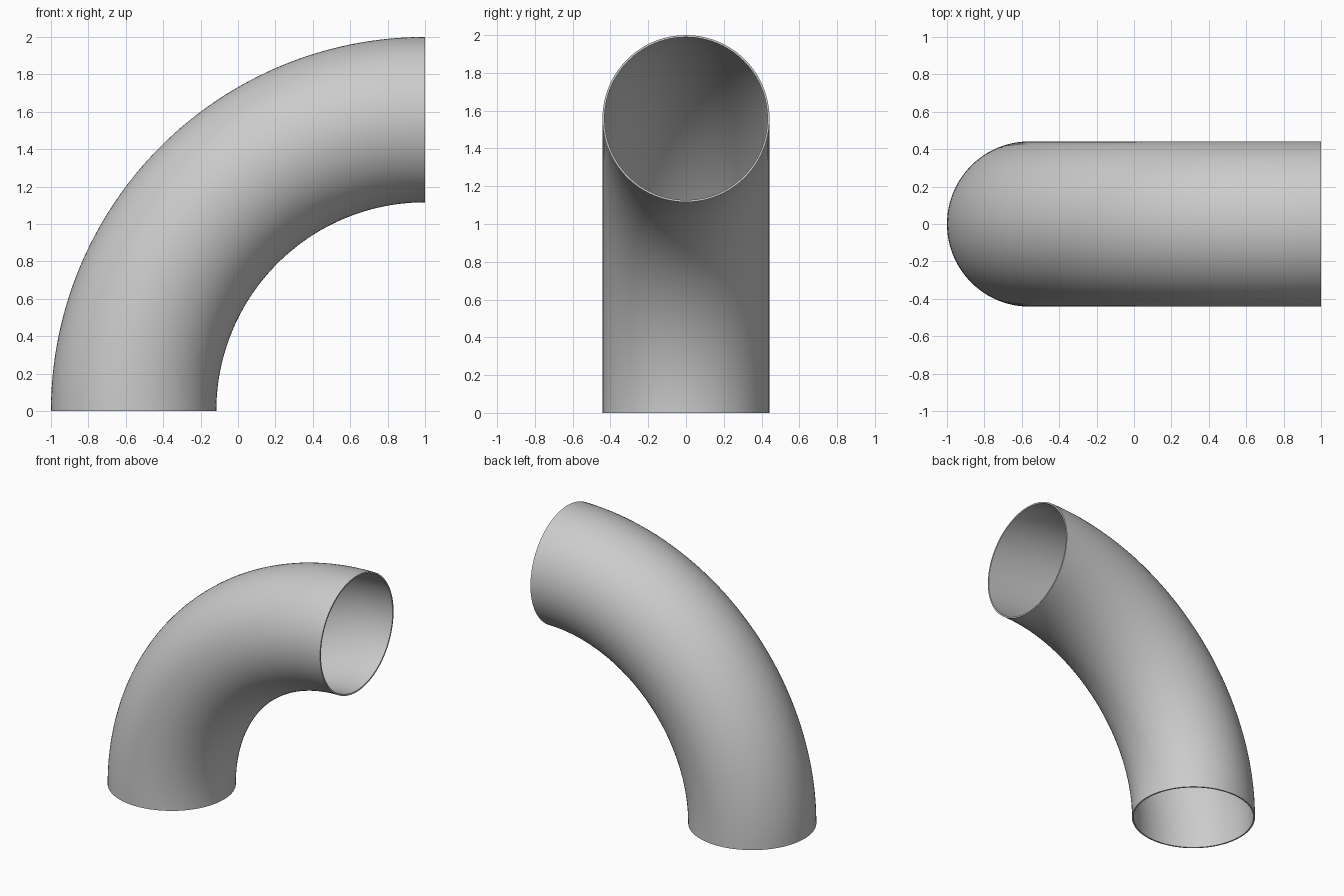
import bpy, bmesh
from math import cos, sin, pi, radians

cube = bpy.data.objects.get("Cube")
if cube:
    bpy.data.objects.remove(cube, do_unlink=True)

BEND_RADIUS = 1.558   # centre line of the bend
PIPE_RADIUS = 0.442
WALL = 0.011
SIDES = 96
STEPS = 64

grey = bpy.data.materials.new("plain grey")
grey.use_nodes = True
colour = (0.6, 0.6, 0.6, 1)
grey.diffuse_color = colour
grey.node_tree.nodes["Principled BSDF"].inputs["Base Color"].default_value = colour

# Ring-shaped cross-section lying on the ground at the lower mouth
bm = bmesh.new()


def circle(radius):
    return [bm.verts.new((1 - BEND_RADIUS + radius * cos(2 * pi * i / SIDES),
                          radius * sin(2 * pi * i / SIDES), 0))
            for i in range(SIDES)]


outer, inner = circle(PIPE_RADIUS), circle(PIPE_RADIUS - WALL)
for i in range(SIDES):
    j = (i + 1) % SIDES
    bm.faces.new((outer[i], outer[j], inner[j], inner[i]))

# Sweep the ring through a quarter turn, keeping the start as the lower rim
bmesh.ops.spin(bm, geom=bm.faces[:], cent=(1, 0, 0), axis=(0, 1, 0),
               angle=pi / 2, steps=STEPS, use_duplicate=False)
bmesh.ops.remove_doubles(bm, verts=bm.verts[:], dist=1e-5)
bmesh.ops.recalc_face_normals(bm, faces=bm.faces[:])

mesh = bpy.data.meshes.new("pipe_elbow")
bm.to_mesh(mesh)
bm.free()
mesh.materials.append(grey)
elbow = bpy.data.objects.new("pipe_elbow", mesh)
bpy.context.collection.objects.link(elbow)

# Smooth walls, crisp rims
bpy.ops.object.select_all(action='DESELECT')
elbow.select_set(True)
bpy.context.view_layer.objects.active = elbow
bpy.ops.object.shade_smooth_by_angle(angle=radians(35))
